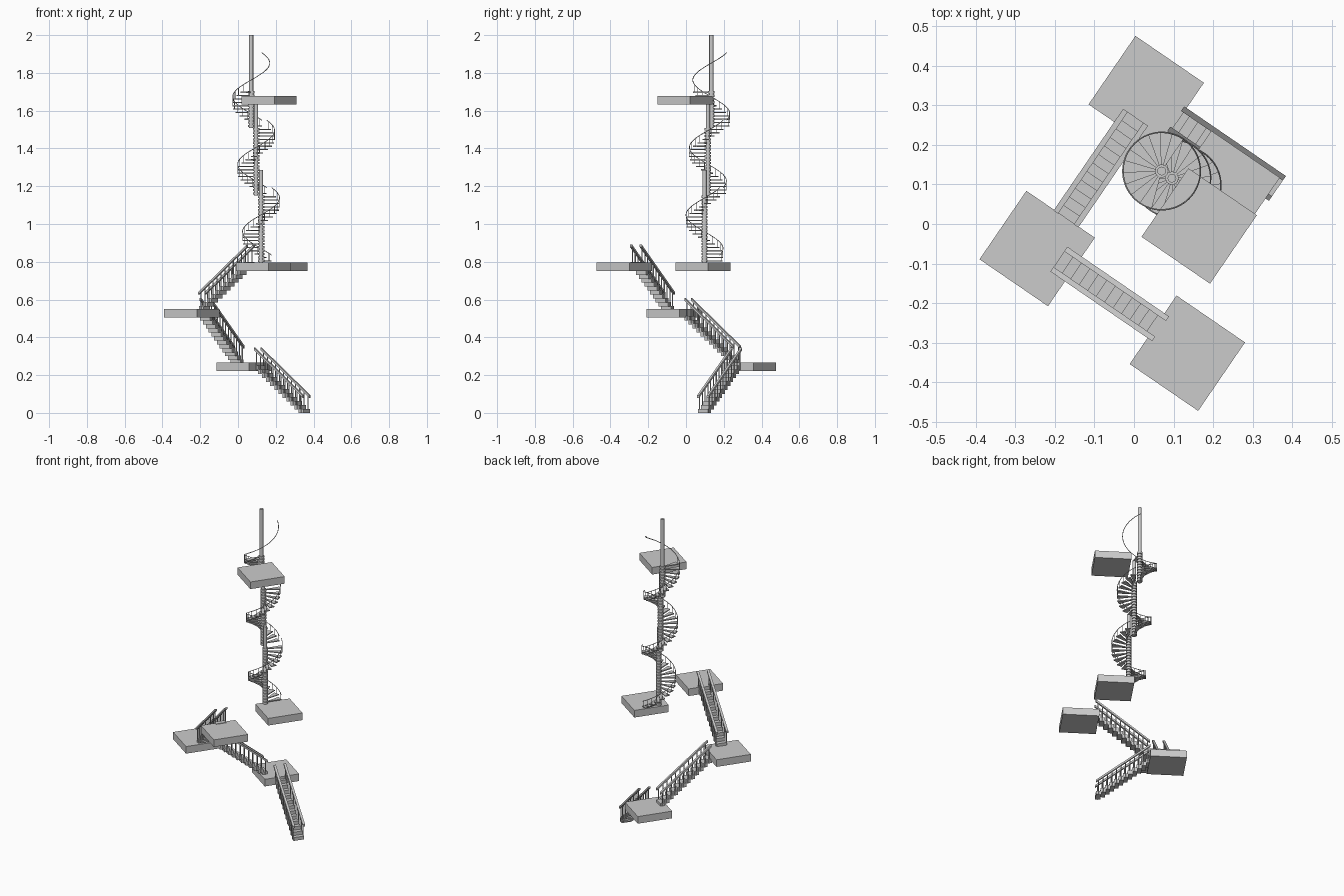
import bpy, bmesh
from math import radians, cos, sin, atan2, pi
from mathutils import Matrix, Vector

if "Cube" in bpy.data.objects:
    bpy.data.objects.remove(bpy.data.objects["Cube"])

ANG = radians(-34.4)                       # whole model is turned in plan
U = Vector((cos(ANG), sin(ANG), 0))
V = Vector((-sin(ANG), cos(ANG), 0))


def finish(name, bm, mat=Matrix()):
    bmesh.ops.recalc_face_normals(bm, faces=bm.faces)
    me = bpy.data.meshes.new(name)
    bm.to_mesh(me)
    bm.free()
    ob = bpy.data.objects.new(name, me)
    ob.matrix_world = mat
    bpy.context.collection.objects.link(ob)
    return ob


def prism(bm, pts, offset):
    """Extrude a planar outline by an offset vector."""
    a = [bm.verts.new(p) for p in pts]
    b = [bm.verts.new(Vector(p) + Vector(offset)) for p in pts]
    bm.faces.new(a)
    bm.faces.new(b[::-1])
    n = len(pts)
    for i in range(n):
        bm.faces.new((a[i], b[i], b[(i + 1) % n], a[(i + 1) % n]))


def box(bm, x0, x1, y0, y1, z0, z1):
    prism(bm, [(x0, y0, z0), (x1, y0, z0), (x1, y1, z0), (x0, y1, z0)],
          (0, 0, z1 - z0))


def rod(bm, x, y, z0, z1, r, n=8):
    prism(bm, [(x + r * cos(2 * pi * i / n), y + r * sin(2 * pi * i / n), z0)
               for i in range(n)], (0, 0, z1 - z0))


def platform(name, x, y, top):
    bm = bmesh.new()
    box(bm, -0.105, 0.105, -0.105, 0.105, -0.045, 0)
    finish(name, bm, Matrix.Translation((x, y, top)) @ Matrix.Rotation(ANG, 4, 'Z'))


def flight(name, start, direction, n=12, length=0.312, rise=0.252, half=0.031):
    mat = Matrix.Translation(start) @ Matrix.Rotation(
        atan2(direction.y, direction.x), 4, 'Z')
    run, dz = length / n, rise / n
    # stepped treads
    bm = bmesh.new()
    for i in range(n):
        box(bm, i * run, (i + 1) * run + 0.004, -half, half,
            max(0, i * dz - 0.004), (i + 1) * dz)
    finish(name + "_steps", bm, mat)
    # sloping handrails with one baluster per step
    bm = bmesh.new()
    for s in (-1, 1):
        y = s * half
        prism(bm, [(0, y - 0.007, 0.080), (length, y - 0.007, 0.080 + rise),
                   (length, y - 0.007, 0.093 + rise), (0, y - 0.007, 0.093)],
              (0, 0.014, 0))
        for i in range(n):
            x = (i + 0.5) * run
            rod(bm, x, y, i * dz, 0.082 + x * rise / length, 0.003, 6)
    finish(name + "_railings", bm, mat)


# square landings
platform("first_landing", 0.031, 0.330, 0.267)
platform("second_landing", -0.245, -0.062, 0.550)
platform("third_landing", 0.135, -0.327, 0.795)
platform("spiral_base_landing", 0.223, 0.090, 0.795)
platform("top_landing", 0.165, -0.005, 1.678)

# straight flights
flight("lower_flight", (0.363, 0.090, 0.0), -U)
flight("middle_flight", (0.004, 0.270, 0.262), -V)
flight("upper_flight", (-0.190, -0.089, 0.546), U)

# three stacked spiral turns, each shifted sideways
PITCH, N, START = 0.357, 20, radians(55.6)
for m, count in enumerate((N, N, 11)):
    mat = Matrix.Translation((0.122 - 0.026 * m, 0.098 + 0.018 * m,
                              0.793 + PITCH * m))
    bm = bmesh.new()
    rod(bm, 0, 0, 0, 0.493, 0.011, 16)
    pole = finish(f"spiral_pole_{m + 1}", bm, mat)

    # wedge treads, hub collars and outer balusters
    bm = bmesh.new()
    step = 2 * pi / N
    for k in range(count):
        a, z = START + k * step, (k + 0.5) * PITCH / N
        e = step * 1.08
        prism(bm, [(0.012 * cos(a), 0.012 * sin(a), z),
                   (0.099 * cos(a), 0.099 * sin(a), z),
                   (0.099 * cos(a + e), 0.099 * sin(a + e), z),
                   (0.012 * cos(a + e), 0.012 * sin(a + e), z)], (0, 0, 0.006))
        rod(bm, 0, 0, z - 0.003, z + 0.009, 0.017, 12)
        c = a + step / 2
        rod(bm, 0.098 * cos(c), 0.098 * sin(c), z,
            0.043 + (k + 0.5) * PITCH / N, 0.0016, 6)
    finish(f"spiral_treads_{m + 1}", bm, mat)

    # thin helical handrail
    cu = bpy.data.curves.new("rail", 'CURVE')
    cu.dimensions = '3D'
    cu.bevel_depth = 0.002
    cu.bevel_resolution = 1
    sp = cu.splines.new('POLY')
    sp.points.add(64)
    for i, p in enumerate(sp.points):
        a = START + 2 * pi * i / 64
        p.co = (0.098 * cos(a), 0.098 * sin(a), 0.043 + PITCH * i / 64, 1)
    rail = bpy.data.objects.new(f"spiral_handrail_{m + 1}", cu)
    rail.matrix_world = mat
    bpy.context.collection.objects.link(rail)
    bpy.ops.object.select_all(action='DESELECT')
    rail.select_set(True)
    bpy.context.view_layer.objects.active = rail
    bpy.ops.object.convert(target='MESH')
    pole.select_set(True)
    bpy.ops.object.shade_smooth_by_angle()
